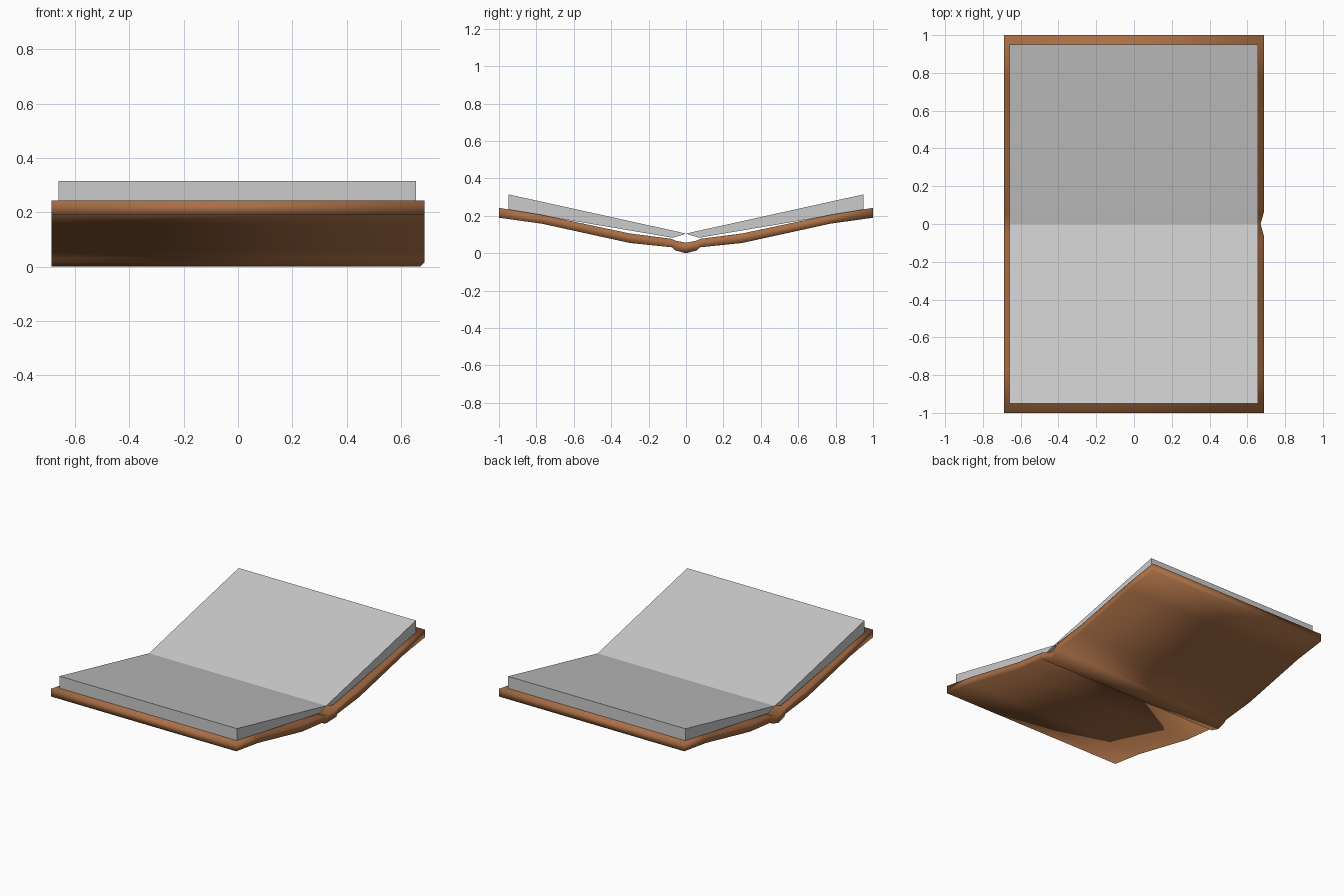
import bpy, bmesh

if "Cube" in bpy.data.objects:
    bpy.data.objects.remove(bpy.data.objects["Cube"])

brown = bpy.data.materials.new("brown_cover")
brown.diffuse_color = (0.40, 0.16, 0.06, 1)
brown.use_nodes = True
brown.node_tree.nodes["Principled BSDF"].inputs["Base Color"].default_value = brown.diffuse_color


def extrude_sections(name, sections, x0, x1, smooth=False, mat=None):
    """Loft (y, z_bottom, z_top, right_inset) sections into a solid running along x."""
    bm = bmesh.new()
    rings = []
    for y, zb, zt, inset in sections:
        co = [(x0, y, zb), (x1 - inset, y, zb), (x1 - inset, y, zt), (x0, y, zt)]
        rings.append([bm.verts.new(c) for c in co])
    for a, b in zip(rings, rings[1:]):
        for i in range(4):
            j = (i + 1) % 4
            bm.faces.new((a[i], a[j], b[j], b[i]))
    bm.faces.new(rings[0])
    bm.faces.new(rings[-1])
    # Drop any collapsed faces, then orient outward
    bmesh.ops.remove_doubles(bm, verts=bm.verts, dist=1e-5)
    bmesh.ops.recalc_face_normals(bm, faces=bm.faces)
    for f in bm.faces:
        f.smooth = smooth
    me = bpy.data.meshes.new(name)
    bm.to_mesh(me)
    bm.free()
    ob = bpy.data.objects.new(name, me)
    bpy.context.collection.objects.link(ob)
    if mat:
        me.materials.append(mat)
    return ob


# Cover: two bent boards joined by a slightly dropped spine
half = [(0.06, 0.016, 0.068, 0), (0.075, 0.032, 0.077, 0),
        (0.30, 0.055, 0.106, 0), (0.77, 0.158, 0.205, 0),
        (1.0, 0.19, 0.243, 0)]
left = [(-y, b, t, i) for y, b, t, i in reversed(half)]
spine = [(0, 0.0, 0.056, 0.017)]
extrude_sections("cover", left + spine + half, -0.687, 0.687, True, brown)

# Page blocks: wedges that meet at a raised gutter over the spine
for side, label in ((-1, "front"), (1, "back")):
    block = [(0, 0.105, 0.105, 0), (side * 0.07, 0.083, 0.121, 0),
             (side * 0.95, 0.232, 0.315, 0)]
    extrude_sections("pages_" + label, block, -0.66, 0.656)
